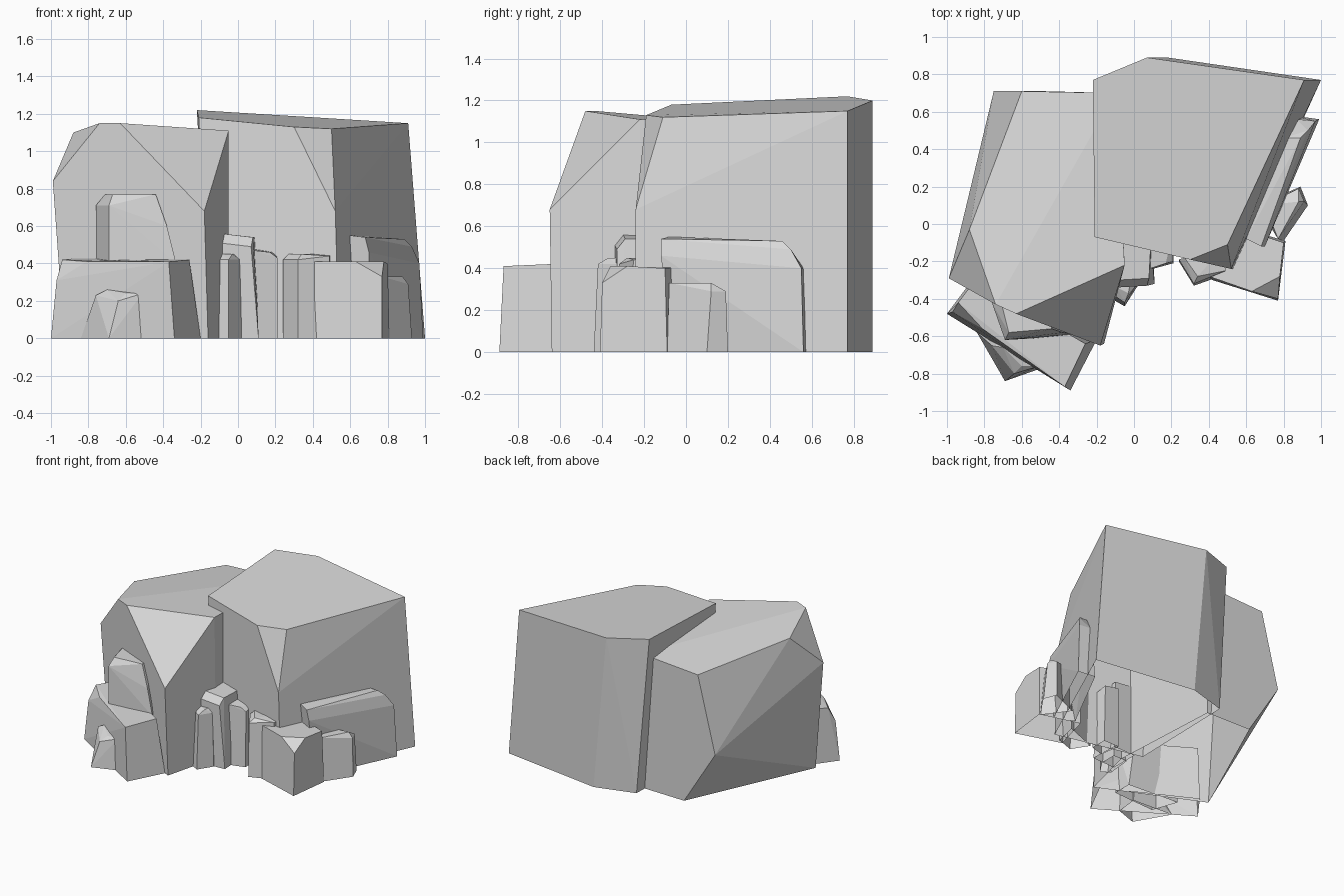
import bpy
import bmesh
import math

# Remove the default object only
default = bpy.data.objects.get("Cube")
if default:
    bpy.data.objects.remove(default, do_unlink=True)

# One plain stone colour
stone = bpy.data.materials.new("stone grey")
stone.use_nodes = True
colour = (.7, .7, .7, 1)
stone.diffuse_color = colour
shader = next(node for node in stone.node_tree.nodes if node.type == "BSDF_PRINCIPLED")
shader.inputs["Base Color"].default_value = colour
shader.inputs["Roughness"].default_value = .9


def chiselled_rock(name, footprint, corners):
    """Hull a ground outline and its upper corners into a rock shell, open below."""
    mesh = bpy.data.meshes.new(name)
    bm = bmesh.new()
    for x, y in footprint:
        bm.verts.new((x, y, 0))
    for corner in corners:
        bm.verts.new(corner)
    hull = bmesh.ops.convex_hull(bm, input=bm.verts[:])
    unused = {item for item in hull["geom_interior"] + hull["geom_unused"]
              if isinstance(item, bmesh.types.BMVert)}
    bmesh.ops.delete(bm, geom=list(unused), context="VERTS")
    # Merge nearly coplanar triangles into broad facets
    bmesh.ops.dissolve_limit(bm, angle_limit=math.radians(5),
                             verts=bm.verts[:], edges=bm.edges[:])
    bmesh.ops.recalc_face_normals(bm, faces=bm.faces[:])
    # Leave the underside open
    underside = [face for face in bm.faces
                 if all(vert.co.z < .001 for vert in face.verts)]
    bmesh.ops.delete(bm, geom=underside, context="FACES")
    bm.to_mesh(mesh)
    bm.free()
    mesh.materials.append(stone)
    rock = bpy.data.objects.new(name, mesh)
    bpy.context.scene.collection.objects.link(rock)


# Tall boulder with one chipped front corner
chiselled_rock(
    "tall_boulder",
    footprint=[(-.15, -.08), (.54, -.24), (1, .77), (.18, .89), (-.13, .8)],
    corners=[(-.21, -.07, 1.18), (.3, -.19, 1.13), (.5, -.11, 1.12),
             (.52, -.24, .68), (.91, .77, 1.15), (.07, .89, 1.2),
             (-.22, .77, 1.22)])

# Broad boulder, undercut along its outer side
chiselled_rock(
    "broad_boulder",
    footprint=[(-.93, -.28), (-.16, -.64), (-.05, -.2), (-.1, .7), (-.48, .71)],
    corners=[(-.99, -.29, .84), (-.975, -.29, .44), (-.88, -.03, 1.1),
             (-.74, -.43, 1.15), (-.63, -.48, 1.15), (-.18, -.65, .68),
             (-.05, -.22, 1.11), (-.1, .7, 1.05), (-.6, .71, 1.02),
             (-.75, .71, .43)])

# Rocks stepped against the broad boulder
chiselled_rock(
    "front_ledge",
    footprint=[(-1, -.48), (-.34, -.89), (-.2, -.62), (-.85, -.28)],
    corners=[(-.97, -.47, .31), (-.81, -.56, .41), (-.94, -.42, .42),
             (-.37, -.87, .41), (-.26, -.64, .42), (-.85, -.3, .43)])
chiselled_rock(
    "upright_slab",
    footprint=[(-.76, -.42), (-.69, -.62), (-.33, -.6), (-.33, -.45)],
    corners=[(-.76, -.42, .71), (-.69, -.62, .71), (-.71, -.42, .77),
             (-.67, -.58, .77), (-.44, -.56, .77), (-.38, -.58, .6),
             (-.33, -.59, .4), (-.44, -.45, .77)])
chiselled_rock(
    "front_step",
    footprint=[(-.84, -.58), (-.69, -.84), (-.52, -.78), (-.5, -.6)],
    corners=[(-.76, -.65, .23), (-.64, -.8, .2), (-.6, -.76, .24),
             (-.51, -.76, .24), (-.7, -.66, .26), (-.51, -.6, .24)])

# Narrow columns in the gap between the boulders
chiselled_rock(
    "short_column",
    footprint=[(-.12, -.4), (-.05, -.44), (.02, -.33), (.02, -.2), (-.1, -.2)],
    corners=[(-.11, -.38, .42), (-.05, -.42, .42), (.01, -.33, .42),
             (-.09, -.34, .45), (-.03, -.37, .45), (0, -.2, .45),
             (-.1, -.2, .45)])
chiselled_rock(
    "middle_column",
    footprint=[(-.09, -.33), (.11, -.32), (.1, -.1), (-.09, -.1)],
    corners=[(-.1, -.34, .51), (.07, -.33, .49), (-.09, -.3, .56),
             (.08, -.29, .54), (.09, -.1, .54), (-.09, -.1, .56)])
chiselled_rock(
    "side_column",
    footprint=[(.1, -.24), (.21, -.21), (.21, -.08), (.08, -.08)],
    corners=[(.08, -.24, .47), (.17, -.21, .46), (.21, -.2, .43),
             (.2, -.08, .46), (.08, -.08, .48)])

# Rocks stepped against the tall boulder
chiselled_rock(
    "corner_block",
    footprint=[(.24, -.2), (.32, -.33), (.46, -.28), (.5, -.1)],
    corners=[(.24, -.19, .42), (.32, -.32, .42), (.27, -.18, .45),
             (.34, -.28, .45), (.49, -.25, .44), (.5, -.1, .45)])
chiselled_rock(
    "corner_ledge",
    footprint=[(.42, -.3), (.77, -.41), (.81, -.09), (.5, 0)],
    corners=[(.4, -.28, .41), (.63, -.36, .41), (.77, -.4, .33),
             (.78, -.28, .41), (.8, -.1, .4), (.5, 0, .41)])
chiselled_rock(
    "side_step",
    footprint=[(.8, -.09), (.93, .1), (.89, .2), (.66, .1)],
    corners=[(.77, -.08, .33), (.88, .12, .33), (.91, .12, .29),
             (.88, .19, .29), (.7, .1, .33)])
chiselled_rock(
    "long_side_slab",
    footprint=[(.7, -.06), (.99, .56), (.85, .58), (.55, 0)],
    corners=[(.6, -.08, .55), (.68, -.12, .54), (.7, -.12, .46),
             (.89, .46, .53), (.93, .5, .49), (.97, .55, .4),
             (.87, .56, .4), (.8, .46, .53)])
